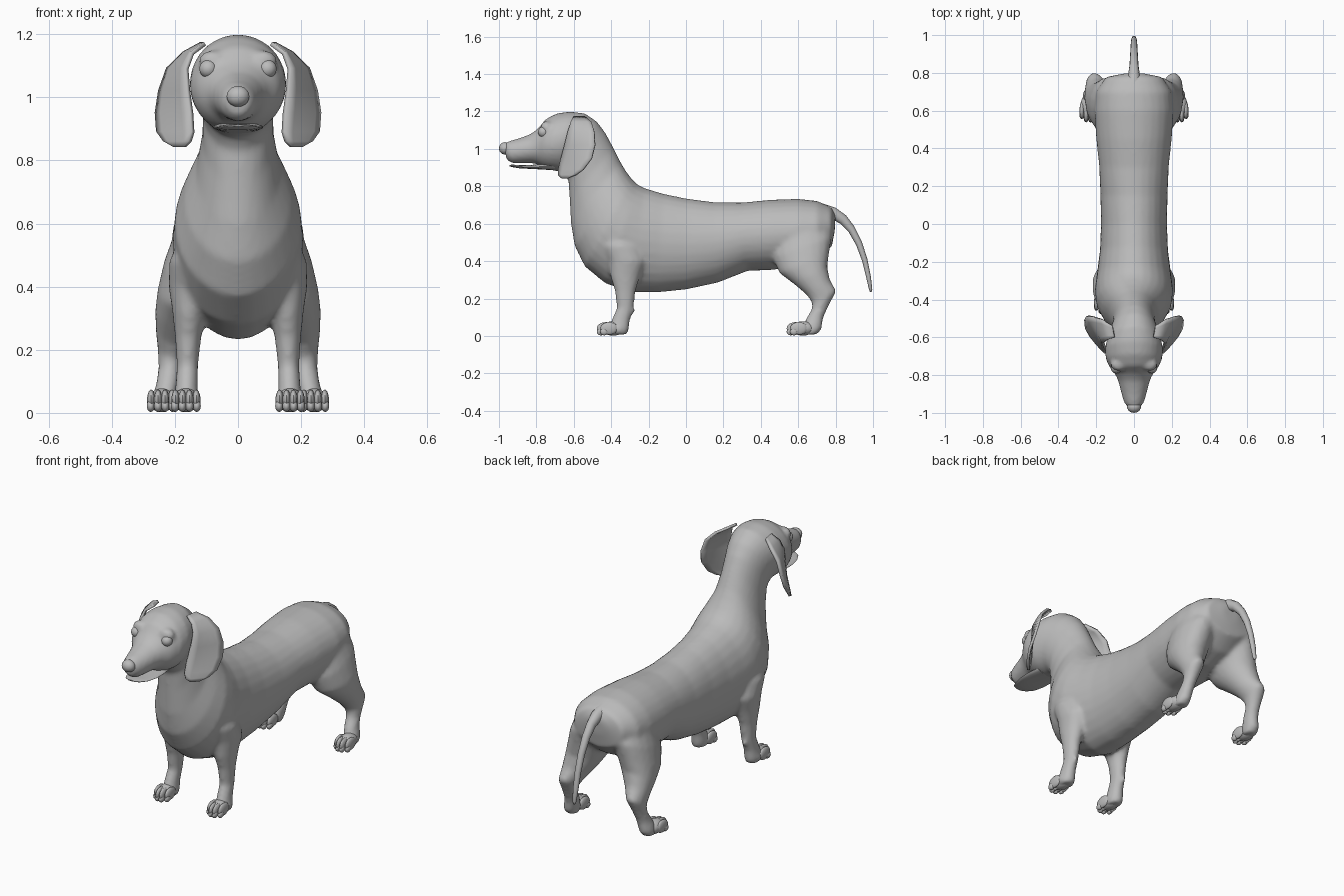
import bpy, bmesh, math
from mathutils import Vector

grey = bpy.data.materials.new("grey coat")
grey.diffuse_color = (0.5, 0.5, 0.5, 1)


def finish(name, bm, angle=60):
    bmesh.ops.recalc_face_normals(bm, faces=bm.faces)
    me = bpy.data.meshes.new(name)
    bm.to_mesh(me)
    bm.free()
    me.materials.append(grey)
    ob = bpy.data.objects.new(name, me)
    bpy.context.collection.objects.link(ob)
    bpy.ops.object.select_all(action='DESELECT')
    bpy.context.view_layer.objects.active = ob
    ob.select_set(True)
    bpy.ops.object.shade_smooth_by_angle(angle=math.radians(angle))
    return ob


def loft(bm, rings, side=1, n=20):
    """Rings are (y1, z1, y2, z2, x centre, x radius); points 1 and 2 are opposite."""
    rows = []
    for y1, z1, y2, z2, xc, rx in rings:
        row = []
        for i in range(n):
            t = 2 * math.pi * i / n
            c = math.cos(t) / 2
            row.append(bm.verts.new((side * xc + rx * math.sin(t),
                                     (y1 + y2) / 2 + (y1 - y2) * c,
                                     (z1 + z2) / 2 + (z1 - z2) * c)))
        rows.append(row)
    for a, b in zip(rows, rows[1:]):
        for i in range(n):
            bm.faces.new((a[i], a[(i + 1) % n], b[(i + 1) % n], b[i]))
    bm.faces.new(rows[0])
    bm.faces.new(rows[-1])


def ball(bm, centre, radii):
    new = bmesh.ops.create_uvsphere(bm, u_segments=14, v_segments=10, radius=1)['verts']
    for v in new:
        v.co = Vector([c + r * k for c, r, k in zip(centre, radii, v.co)])


# Torso, neck and head in one sweep from rump to muzzle
torso = [(y1, z1, y2, z2, 0, w) for y1, z1, y2, z2, w in (
    (.80, .65, .795, .56, .05), (.775, .69, .78, .48, .15), (.70, .722, .70, .41, .20),
    (.60, .733, .60, .37, .21), (.45, .728, .45, .352, .20), (.30, .713, .33, .348, .185),
    (.15, .715, .17, .285, .178), (0, .735, 0, .248, .175), (-.12, .76, -.15, .233, .18),
    (-.22, .79, -.29, .233, .195), (-.26, .81, -.43, .28, .207), (-.29, .84, -.54, .37, .20),
    (-.32, .88, -.595, .48, .17), (-.35, .93, -.615, .60, .132), (-.39, 1.01, -.622, .73, .113),
    (-.43, 1.085, -.628, .83, .112), (-.475, 1.145, -.655, .872, .125),
    (-.54, 1.19, -.68, .878, .142), (-.62, 1.2, -.70, .883, .154), (-.69, 1.19, -.735, .89, .15),
    (-.75, 1.16, -.765, .90, .13), (-.79, 1.11, -.80, .92, .10), (-.83, 1.08, -.83, .924, .084),
    (-.89, 1.058, -.88, .924, .07), (-.945, 1.042, -.935, .924, .055),
    (-.975, 1.03, -.96, .945, .036))]

front_leg = [(y - r, z, y + r, z, x, w) for z, y, x, r, w in (
    (.54, -.37, .12, .08, .07), (.48, -.35, .13, .11, .088), (.40, -.315, .15, .10, .07),
    (.32, -.325, .153, .08, .055), (.24, -.325, .158, .055, .042), (.15, -.325, .16, .045, .034),
    (.08, -.35, .163, .05, .036), (.035, -.36, .165, .055, .042), (.008, -.36, .165, .045, .035))]

hind_leg = [(.47, .60, .74, .66, .08, .10), (.46, .42, .78, .53, .13, .105),
            (.50, .335, .765, .44, .155, .10), (.58, .275, .755, .37, .175, .088),
            (.645, .22, .77, .30, .195, .066), (.675, .175, .805, .24, .21, .045),
            (.67, .135, .765, .165, .216, .036), (.645, .10, .735, .10, .222, .036),
            (.62, .04, .725, .035, .235, .04), (.63, .008, .70, .008, .235, .033)]

bm = bmesh.new()
loft(bm, torso, n=28)
for s in (-1, 1):
    loft(bm, front_leg, s)
    loft(bm, hind_leg, s)
    # Brow above each eye, dewclaw behind each front leg
    ball(bm, (s * .08, -.745, 1.115), (.045, .035, .035))
    ball(bm, (s * .165, -.288, .135), (.013, .016, .022))
body = finish("body", bm, 180)
# Blend legs and torso into one skin
rm = body.modifiers.new("blend", 'REMESH')
rm.mode = 'VOXEL'
rm.voxel_size = .012
rm.use_smooth_shade = True
sm = body.modifiers.new("soften", 'SMOOTH')
sm.factor = .5
sm.iterations = 6

# Lower jaw, set just below the muzzle
bm = bmesh.new()
loft(bm, [(y, t, y, b, 0, w) for y, t, b, w in (
    (-.70, .925, .885, .07), (-.77, .920, .890, .08), (-.83, .914, .893, .079),
    (-.89, .914, .896, .066), (-.93, .916, .903, .045), (-.945, .914, .908, .02))])
finish("lower_jaw", bm)

# Nose
bm = bmesh.new()
ball(bm, (0, -.968, 1.003), (.037, .032, .033))
finish("nose", bm)

# Tail
bm = bmesh.new()
loft(bm, [(.74, .705, .74, .62, 0, .04), (.80, .685, .79, .62, 0, .03),
          (.855, .645, .825, .60, 0, .024), (.90, .585, .87, .555, 0, .021),
          (.94, .505, .91, .485, 0, .019), (.97, .41, .942, .40, 0, .017),
          (.988, .32, .963, .315, 0, .015), (.996, .25, .978, .25, 0, .011),
          (.993, .236, .983, .236, 0, .005)], n=12)
finish("tail", bm, 80)

# Ear rows: z, front x, front y, back x, back y
ear_rows = [(1.17, .105, -.60, .115, -.54), (1.14, .145, -.615, .17, -.505),
            (1.09, .163, -.63, .222, -.49), (1.02, .157, -.647, .247, -.487),
            (.95, .147, -.665, .258, -.505), (.89, .143, -.68, .254, -.55),
            (.86, .152, -.68, .232, -.59), (.843, .168, -.665, .20, -.63)]

for s, side in ((-1, "left"), (1, "right")):
    # Ear flap, bulged outwards
    bm = bmesh.new()
    grid = []
    for z, fx, fy, bx, by in ear_rows:
        row = []
        for i in range(6):
            t = i / 5
            bulge = .35 * t * (1 - t) * (fx - bx) * (fy - by) / .2
            row.append(bm.verts.new((s * (fx + (bx - fx) * t + bulge),
                                     fy + (by - fy) * t, z)))
        grid.append(row)
    for a, b in zip(grid, grid[1:]):
        for i in range(5):
            bm.faces.new((a[i], a[i + 1], b[i + 1], b[i]))
    ear = finish(side + "_ear", bm, 40)
    so = ear.modifiers.new("thickness", 'SOLIDIFY')
    so.thickness = .014
    so.offset = 0

    # Eye with lid rim
    bm = bmesh.new()
    ball(bm, (s * .094, -.762, 1.09), (.029, .029, .029))
    finish(side + "_eye", bm)

    # Paws: four toes fanned around a pad
    for name, px, py in (("front", .165, -.475), ("hind", .242, .54)):
        bm = bmesh.new()
        ball(bm, (s * px, py + .085, .04), (.042, .065, .038))
        for k in (-1.5, -.5, .5, 1.5):
            back = .018 if abs(k) > 1 else 0
            ball(bm, (s * (px + k * .022), py + .045 + back, .04), (.0135, .047, .034))
            ball(bm, (s * (px + k * .023), py + .02 + back, .022), (.013, .022, .019))
        finish(f"{side}_{name}_paw", bm)
